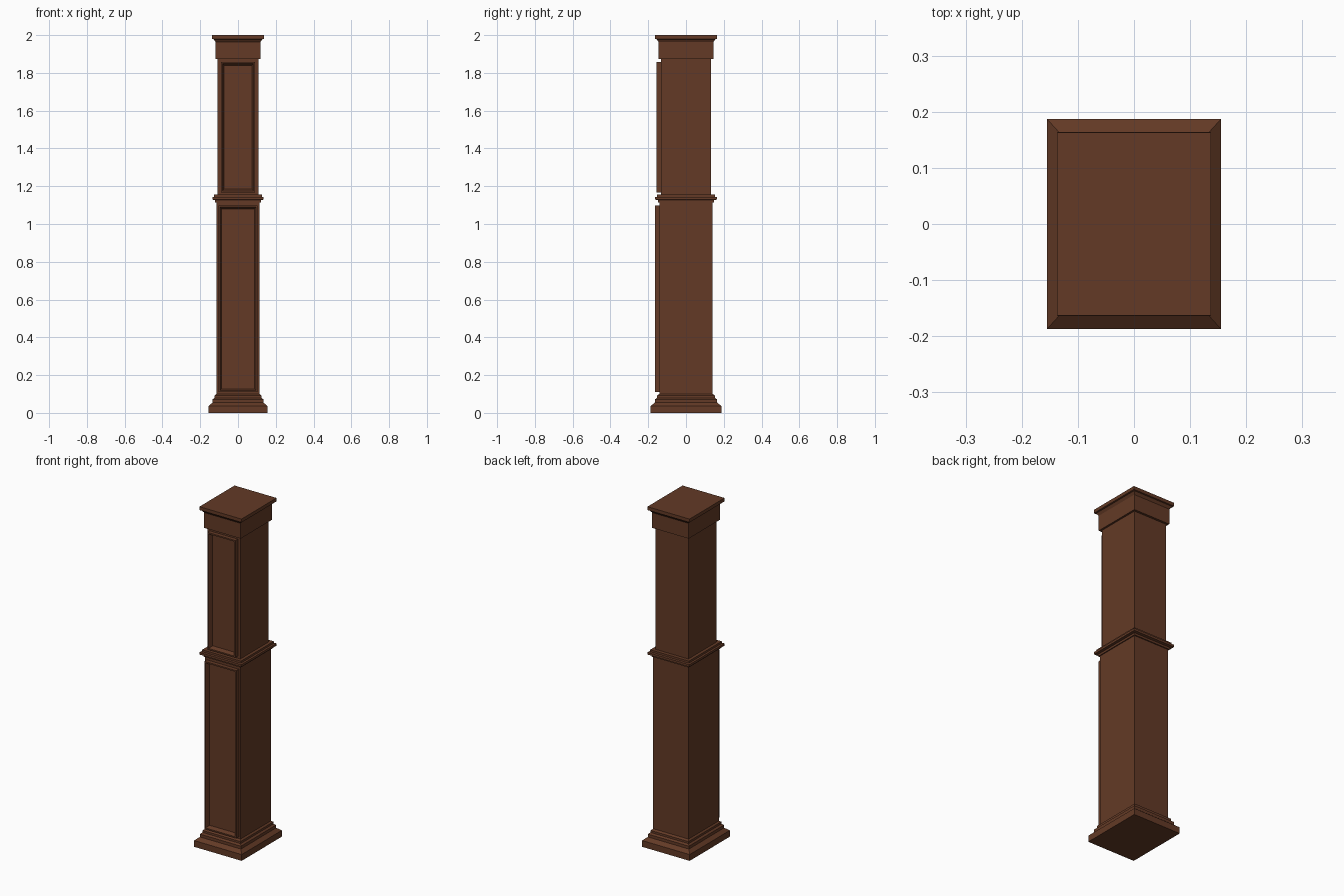
import bpy
import bmesh

cube = bpy.data.objects.get("Cube")
if cube:
    bpy.data.objects.remove(cube, do_unlink=True)

wood = bpy.data.materials.new("dark_brown_wood")
wood.use_nodes = True
colour = (0.125, 0.042, 0.019, 1)
wood.diffuse_color = colour
wood.node_tree.nodes["Principled BSDF"].inputs["Base Color"].default_value = colour


def finish(name, bm):
    bmesh.ops.recalc_face_normals(bm, faces=bm.faces)
    mesh = bpy.data.meshes.new(name)
    bm.to_mesh(mesh)
    bm.free()
    mesh.materials.append(wood)
    obj = bpy.data.objects.new(name, mesh)
    bpy.context.collection.objects.link(obj)
    return obj


def loft(name, rows):
    """Stack rectangles given as (half width, half depth, height)."""
    bm = bmesh.new()
    rings = [[bm.verts.new((sx * w, sy * d, z))
              for sx, sy in ((-1, -1), (1, -1), (1, 1), (-1, 1))]
             for w, d, z in rows]
    for a, b in zip(rings, rings[1:]):
        for i in range(4):
            j = (i + 1) % 4
            bm.faces.new((a[i], a[j], b[j], b[i]))
    bm.faces.new(rings[0])
    bm.faces.new(rings[-1])
    return finish(name, bm)


def panel_frame(name, half, z0, z1, back, front):
    """Mitred moulding swept around a rectangle on the front face."""
    profile = [(0, back), (0, front), (0.008, front),
               (0.012, front + 0.008), (0.018, back)]
    bm = bmesh.new()
    rings = [[bm.verts.new(p) for p in (
        (-half + s, y, z0 + s), (half - s, y, z0 + s),
        (half - s, y, z1 - s), (-half + s, y, z1 - s))]
        for s, y in profile]
    for a, b in zip(rings, rings[1:] + rings[:1]):
        for i in range(4):
            j = (i + 1) % 4
            bm.faces.new((a[i], a[j], b[j], b[i]))
    return finish(name, bm)


# Stepped foot
loft("base_moulding", [
    (0.155, 0.187, 0), (0.155, 0.187, 0.037), (0.134, 0.164, 0.055),
    (0.134, 0.164, 0.072), (0.124, 0.153, 0.08), (0.124, 0.153, 0.092),
    (0.115, 0.141, 0.1)])

# Shafts
loft("lower_shaft", [(0.115, 0.141, 0.09), (0.115, 0.141, 1.12)])
loft("upper_shaft", [(0.108, 0.132, 1.14), (0.108, 0.132, 1.89)])

# Belt between the shafts
loft("middle_moulding", [
    (0.121, 0.148, 1.115), (0.121, 0.148, 1.127), (0.136, 0.164, 1.129),
    (0.136, 0.164, 1.142), (0.126, 0.153, 1.144), (0.126, 0.153, 1.156)])

# Capital
loft("capital", [
    (0.119, 0.145, 1.873), (0.119, 0.145, 1.963), (0.129, 0.156, 1.978),
    (0.137, 0.163, 1.98), (0.137, 0.163, 2)])

# Raised frames on the front
panel_frame("lower_panel_frame", 0.104, 0.11, 1.098, -0.140, -0.164)
panel_frame("upper_panel_frame", 0.091, 1.168, 1.858, -0.131, -0.155)
